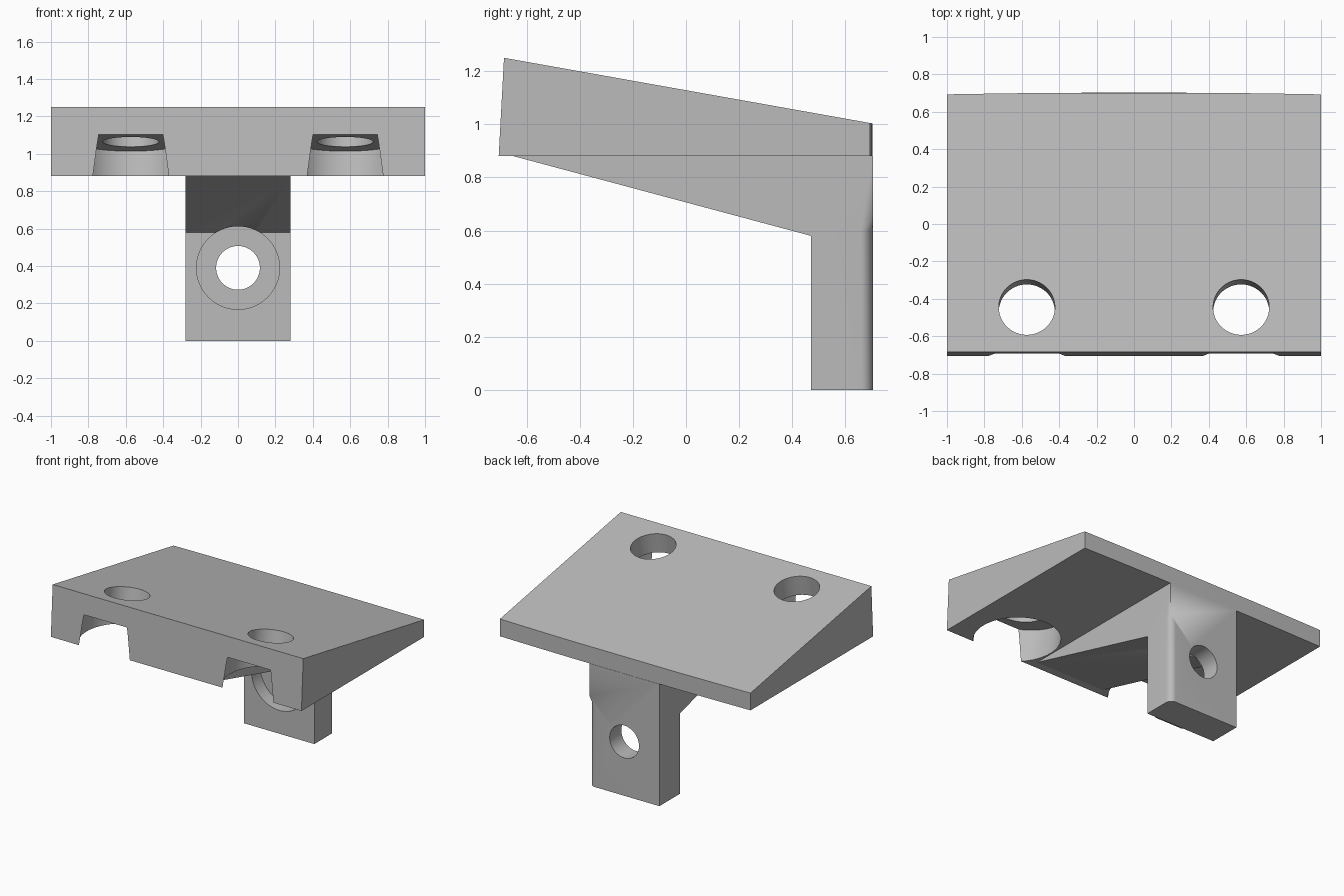
import bpy, bmesh, math
from mathutils import Matrix, Vector

cube = bpy.data.objects.get("Cube")
if cube:
    bpy.data.objects.remove(cube)

grey = bpy.data.materials.new("light grey")
grey.use_nodes = True
colour = (0.5, 0.5, 0.5, 1)
grey.diffuse_color = colour
grey.node_tree.nodes["Principled BSDF"].inputs["Base Color"].default_value = colour


def finish(name, bm):
    bmesh.ops.recalc_face_normals(bm, faces=bm.faces)
    mesh = bpy.data.meshes.new(name)
    bm.to_mesh(mesh)
    bm.free()
    mesh.materials.append(grey)
    obj = bpy.data.objects.new(name, mesh)
    bpy.context.collection.objects.link(obj)
    return obj


def loft(name, lower, upper):
    """Solid between two matching outlines."""
    bm = bmesh.new()
    a = [bm.verts.new(p) for p in lower]
    b = [bm.verts.new(p) for p in upper]
    bm.faces.new(a)
    bm.faces.new(b)
    for i in range(len(a)):
        j = (i + 1) % len(a)
        bm.faces.new((a[i], a[j], b[j], b[i]))
    return finish(name, bm)


def cylinder(name, start, end, radius):
    start, end = Vector(start), Vector(end)
    axis = end - start
    turn = axis.to_track_quat("Z", "Y").to_matrix().to_4x4()
    bm = bmesh.new()
    bmesh.ops.create_cone(bm, cap_ends=True, segments=64, radius1=radius,
                          radius2=radius, depth=axis.length,
                          matrix=Matrix.Translation((start + end) / 2) @ turn)
    return finish(name, bm)


def cut(target, cutters):
    bpy.context.view_layer.objects.active = target
    for cutter in cutters:
        cutter.hide_render = True
        mod = target.modifiers.new("cut", "BOOLEAN")
        mod.operation = "DIFFERENCE"
        mod.solver = "EXACT"
        mod.object = cutter
        bpy.ops.object.modifier_apply(modifier=mod.name)
        bpy.data.objects.remove(cutter)
    bpy.ops.object.select_all(action="DESELECT")
    target.select_set(True)
    bpy.ops.object.shade_smooth_by_angle(angle=math.radians(25))


# Wedge plate with a faintly bowed back edge
UNDER = 0.88
SLOPE = math.tan(math.radians(10.1))


def top_z(y):
    return 1.25 - SLOPE * (y + 0.685)


back = [(x, 0.703 - 0.01 * x * x) for x in (1, 0.9, 0.66, 0.42, -0.42, -0.66, -0.9, -1)]
lower = [(-1, -0.705), (1, -0.705)] + back
upper = [(-1, -0.685), (1, -0.685)] + back
plate = loft("wedge_plate", [(x, y, UNDER) for x, y in lower],
             [(x, y, top_z(y)) for x, y in upper])

# Two screw holes square to the slope, with wide recesses open to the front
normal = Vector((0, SLOPE, 1)).normalized()
cutters = []
for x in (-0.573, 0.573):
    mouth = Vector((x, -0.445, top_z(-0.445)))
    cutters.append(cylinder("screw_hole", mouth + normal * 0.2, mouth - normal * 0.6, 0.15))
    cutters.append(cylinder("screw_recess", mouth - normal * 0.146, mouth - normal * 0.7, 0.284))
cut(plate, cutters)

# Post and sloping brace in one profile
HALF, BACK, FRONT = 0.28, 0.703, 0.47
profile = [(-0.65, UNDER), (FRONT, 0.58), (FRONT, 0), (BACK, 0), (BACK, UNDER)]
stem = loft("post_and_brace", [(-HALF, y, z) for y, z in profile],
            [(HALF, y, z) for y, z in profile])

# Rounded back edge on one side, tapering to a point at its upper end
R = 0.045
steps = [math.radians(a) for a in range(0, 91, 10)]
arc = [(HALF - R + R * math.cos(a), BACK - R + R * math.sin(a)) for a in steps]
outside = [(HALF, BACK + 0.02), (HALF + 0.02, BACK + 0.02), (HALF + 0.02, BACK - R)]
outline = arc + outside
bm = bmesh.new()
low = [bm.verts.new((x, y, -0.1)) for x, y in outline]
high = [bm.verts.new((x, y, 0.6)) for x, y in outline]
tip = bm.verts.new((HALF, BACK, 0.65))
bm.faces.new(low)
for i in range(len(low)):
    j = (i + 1) % len(low)
    bm.faces.new((low[i], low[j], high[j], high[i]))
    bm.faces.new((high[i], high[j], tip))
rounding = finish("edge_rounding", bm)

# Bolt hole with a recessed seat on the front
HOLE_Z = 0.39
cut(stem, [rounding,
           cylinder("bolt_hole", (0, 0, HOLE_Z), (0, 1, HOLE_Z), 0.117),
           cylinder("bolt_seat", (0, 0, HOLE_Z), (0, FRONT + 0.1, HOLE_Z), 0.222)])
